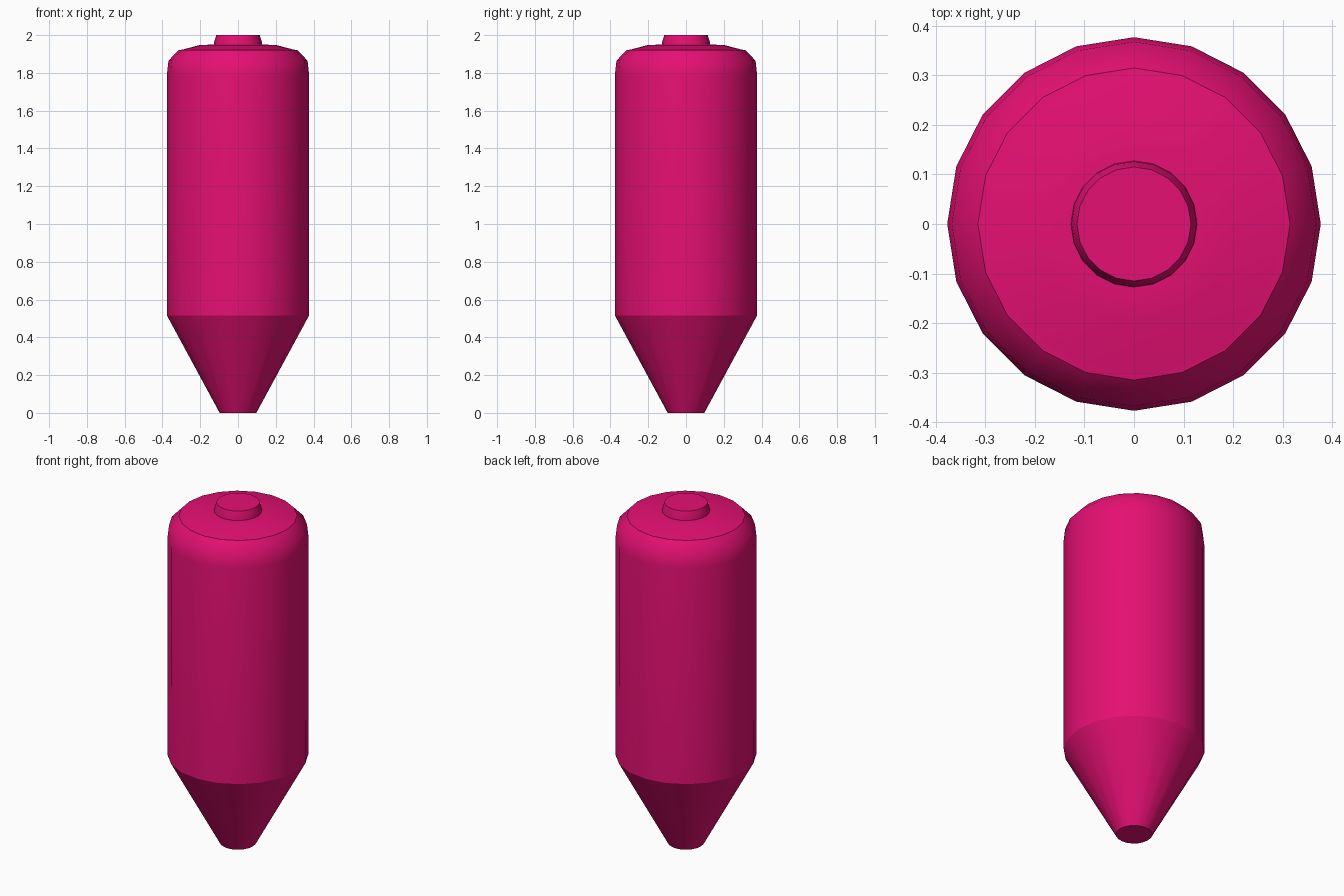
import bpy
import bmesh
import math

SIDES = 20

cube = bpy.data.objects.get("Cube")
if cube:
    bpy.data.objects.remove(cube, do_unlink=True)

# Single magenta plastic colour
magenta = bpy.data.materials.new("magenta")
magenta.use_nodes = True
colour = (0.78, 0.005, 0.17, 1.0)
magenta.diffuse_color = colour
magenta.node_tree.nodes["Principled BSDF"].inputs["Base Color"].default_value = colour


def turned_part(name, profile, smooth_angle):
    """Revolve (radius, height) points about z and cap both ends."""
    bm = bmesh.new()
    rings = []
    for radius, z in profile:
        rings.append([bm.verts.new((radius * math.cos(math.tau * i / SIDES),
                                    radius * math.sin(math.tau * i / SIDES), z))
                      for i in range(SIDES)])
    for low, high in zip(rings, rings[1:]):
        for i in range(SIDES):
            j = (i + 1) % SIDES
            bm.faces.new((low[i], low[j], high[j], high[i]))
    bm.faces.new(rings[0][::-1])
    bm.faces.new(rings[-1])
    mesh = bpy.data.meshes.new(name)
    bm.to_mesh(mesh)
    bm.free()
    mesh.materials.append(magenta)
    part = bpy.data.objects.new(name, mesh)
    bpy.context.collection.objects.link(part)
    bpy.ops.object.select_all(action="DESELECT")
    part.select_set(True)
    bpy.context.view_layer.objects.active = part
    bpy.ops.object.shade_smooth_by_angle(angle=math.radians(smooth_angle))
    return part


# Tapered nose
turned_part("nose_cone", [(0.097, 0), (0.376, 0.515)], 30)

# Barrel with rounded shoulder
turned_part("barrel", [(0.376, 0.515), (0.377, 1.785), (0.368, 1.865), (0.315, 1.92)], 42)

# Shallow domed lid
turned_part("lid", [(0.315, 1.92), (0.295, 1.923), (0.2, 1.948), (0.12, 1.95)], 30)

# Small end button
turned_part("end_button", [(0.128, 1.945), (0.126, 1.965), (0.115, 2.0)], 30)
